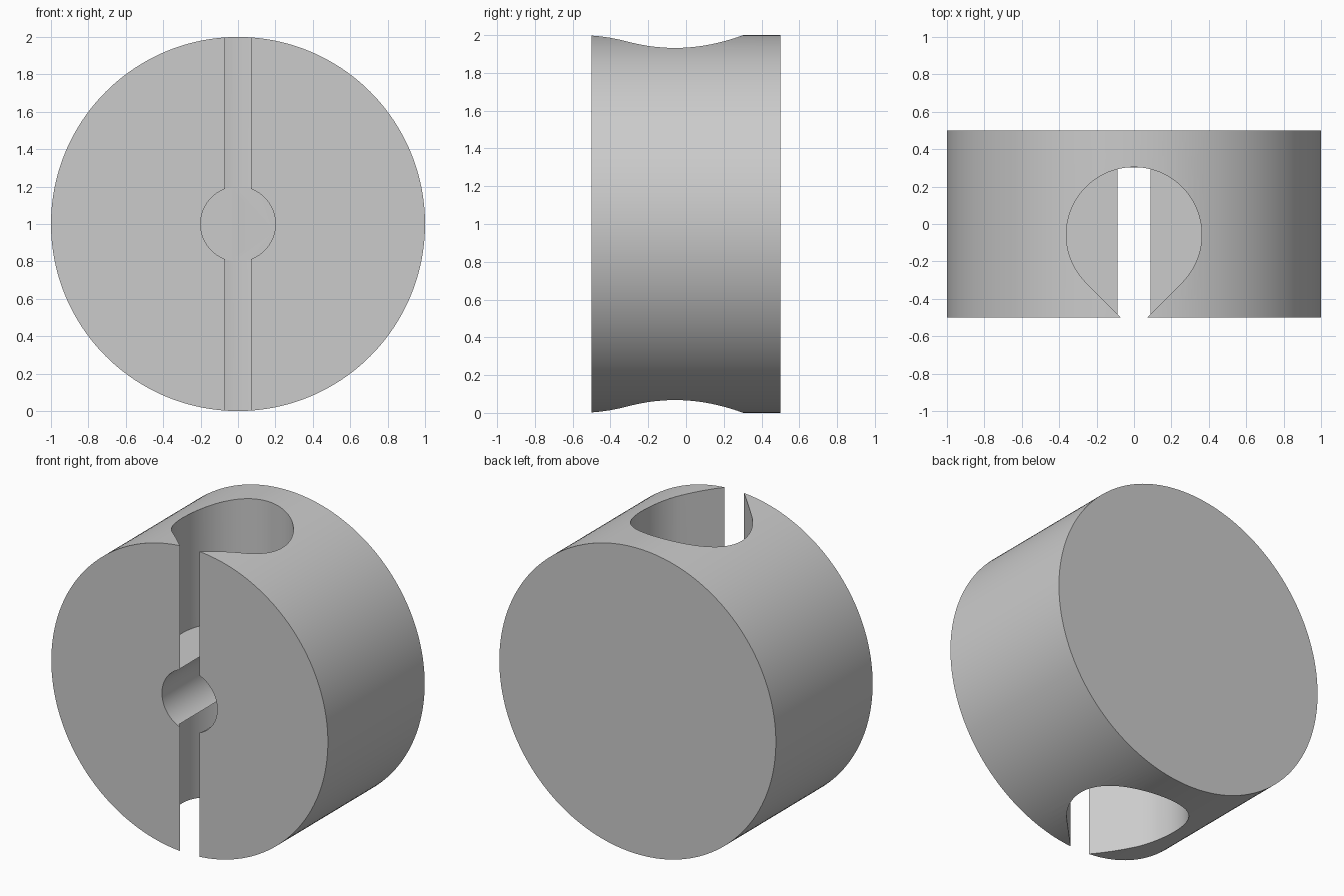
import bpy
import math

if "Cube" in bpy.data.objects:
    bpy.data.objects.remove(bpy.data.objects["Cube"], do_unlink=True)

RADIUS, DEPTH = 1.0, 1.0
BORE_RADIUS, BORE_END = 0.2, 0.303
POCKET_RADIUS, POCKET_Y = 0.362, -0.058
FLOOR = 0.18  # pocket floor distance from the bore axis

grey = bpy.data.materials.new("plain grey")
grey.use_nodes = True
colour = (0.6, 0.6, 0.6, 1)
grey.diffuse_color = colour
grey.node_tree.nodes["Principled BSDF"].inputs["Base Color"].default_value = colour


def cylinder(name, radius, y0, y1, sides):
    """Cylinder along y at hub height."""
    bpy.ops.mesh.primitive_cylinder_add(
        vertices=sides, radius=radius, depth=y1 - y0,
        location=(0, (y0 + y1) / 2, RADIUS), rotation=(math.pi / 2, 0, 0))
    obj = bpy.context.object
    obj.name = name
    obj.data.materials.append(grey)
    return obj


def teardrop(name, z0, z1):
    """Upright prism: round at the back, 45 degree point at the front."""
    steps = 72
    outline = [(0, POCKET_Y - POCKET_RADIUS * math.sqrt(2))]
    for i in range(steps + 1):
        a = math.radians(-45 + 270 * i / steps)
        outline.append((POCKET_RADIUS * math.cos(a),
                        POCKET_Y + POCKET_RADIUS * math.sin(a)))
    n = len(outline)
    verts = [(x, y, z) for z in (z0, z1) for x, y in outline]
    faces = [tuple(reversed(range(n))), tuple(range(n, 2 * n))]
    faces += [(i, (i + 1) % n, n + (i + 1) % n, n + i) for i in range(n)]
    mesh = bpy.data.meshes.new(name)
    mesh.from_pydata(verts, [], faces)
    mesh.materials.append(grey)
    obj = bpy.data.objects.new(name, mesh)
    bpy.context.collection.objects.link(obj)
    return obj


# Round body, with a blind bore and teardrop pockets above and below it
body = cylinder("round_body", RADIUS, -DEPTH / 2, DEPTH / 2, 192)
cutters = [
    cylinder("bore_cutter", BORE_RADIUS, -DEPTH, BORE_END, 96),
    teardrop("upper_pocket_cutter", RADIUS + FLOOR, 2.2),
    teardrop("lower_pocket_cutter", -0.2, RADIUS - FLOOR),
]

bpy.ops.object.select_all(action="DESELECT")
body.select_set(True)
bpy.context.view_layer.objects.active = body
for cutter in cutters:
    cutter.hide_render = True
    cut = body.modifiers.new(cutter.name, "BOOLEAN")
    cut.operation = "DIFFERENCE"
    cut.solver = "EXACT"
    cut.object = cutter
    bpy.ops.object.modifier_apply(modifier=cut.name)
for cutter in cutters:
    bpy.data.objects.remove(cutter, do_unlink=True)

bpy.ops.object.shade_smooth_by_angle(angle=math.radians(25))
